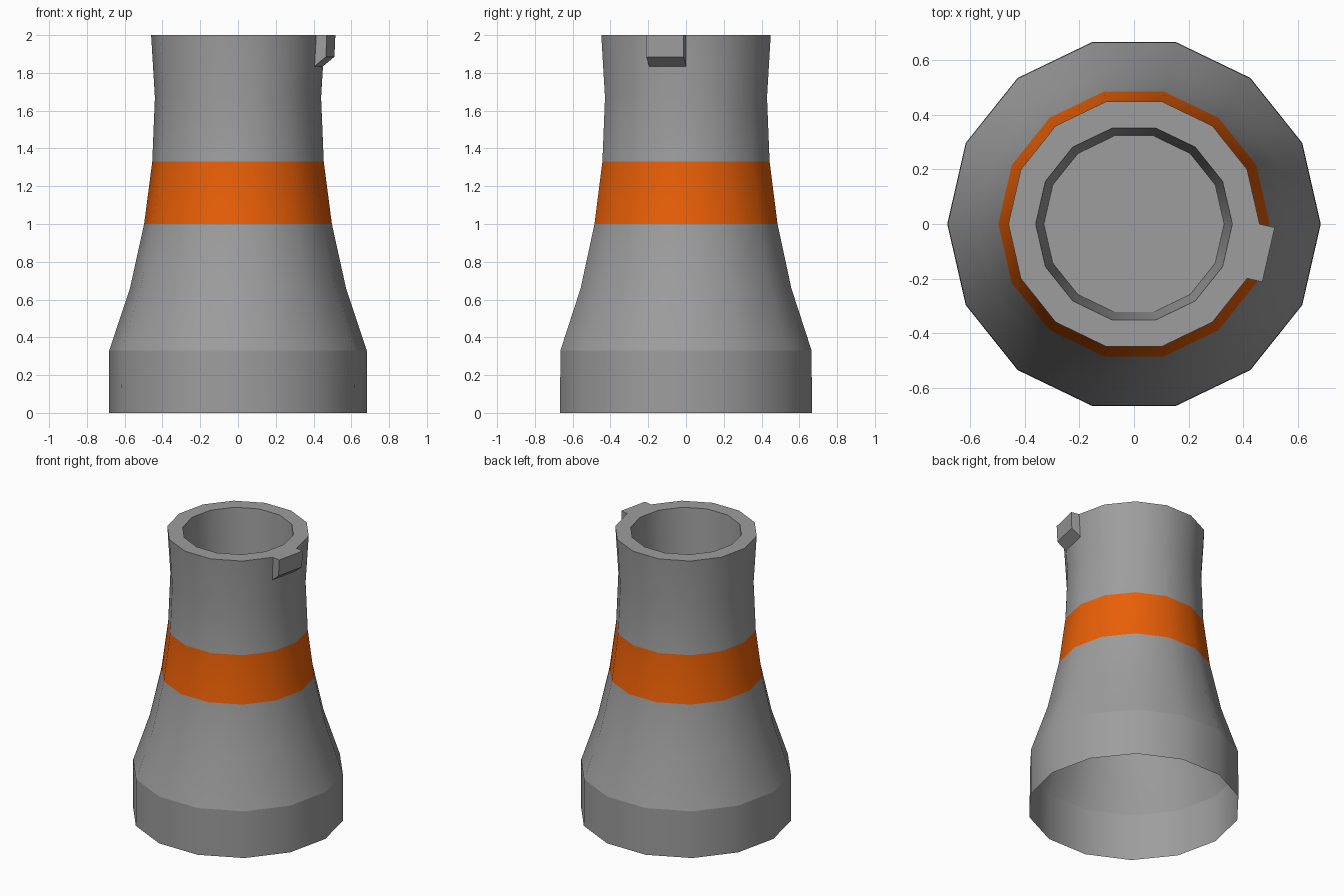
import bpy, bmesh
from math import cos, sin, pi

if "Cube" in bpy.data.objects:
    bpy.data.objects.remove(bpy.data.objects["Cube"])

SIDES = 14


def material(name, color):
    m = bpy.data.materials.new(name)
    m.diffuse_color = color
    m.use_nodes = True
    m.node_tree.nodes["Principled BSDF"].inputs["Base Color"].default_value = m.diffuse_color
    return m


grey = material("dark_grey", (0.34, 0.34, 0.34, 1))
orange = material("orange", (0.82, 0.115, 0.002, 1))


def ring(bm, r, z):
    return [bm.verts.new((r * cos(2 * pi * i / SIDES), r * sin(2 * pi * i / SIDES), z))
            for i in range(SIDES)]


def finish(bm, name, *mats):
    mesh = bpy.data.meshes.new(name)
    bm.to_mesh(mesh)
    bm.free()
    ob = bpy.data.objects.new(name, mesh)
    bpy.context.collection.objects.link(ob)
    for m in mats:
        mesh.materials.append(m)
    return ob


# Flared tower: open at the bottom, hollow cup at the top
profile = [(0.684, 0), (0.682, 0.33), (0.572, 0.66), (0.497, 1.0), (0.454, 1.33),
           (0.44, 1.67), (0.46, 2.0), (0.36, 2.0), (0.33, 1.55)]
bm = bmesh.new()
rings = [ring(bm, r, z) for r, z in profile]
for k, (a, b) in enumerate(zip(rings, rings[1:])):
    for i in range(SIDES):
        j = (i + 1) % SIDES
        f = bm.faces.new((a[i], a[j], b[j], b[i]))
        f.smooth = True
        f.material_index = 1 if k == 3 else 0   # painted band
bm.faces.new(rings[-1])

# Crisp edges at the base collar, rim and cup floor
for k in (1, 6, 7, 8):
    for i in range(SIDES):
        bm.edges.get((rings[k][i], rings[k][(i + 1) % SIDES])).smooth = False
finish(bm, "tower", grey, orange)

# Small spout block on one facet of the rim, with a sloped underside
bm = bmesh.new()
step = 2 * pi / SIDES
nx, ny = cos(-step / 2), sin(-step / 2)


def corner(r, a, out, z):
    return bm.verts.new((r * cos(a) + nx * out, r * sin(a) + ny * out, z))


ends = []
for a in (0, -step):
    ends.append([corner(0.45, a, 0, 1.835), corner(0.455, a, 0.057, 1.885),
                 corner(0.46, a, 0.057, 2.0), corner(0.46, a, 0, 2.0)])
p, q = ends
bm.faces.new(p)
bm.faces.new(q[::-1])
for i in range(3):
    bm.faces.new((p[i], q[i], q[i + 1], p[i + 1]))
bmesh.ops.recalc_face_normals(bm, faces=bm.faces)
finish(bm, "rim_spout", grey)
